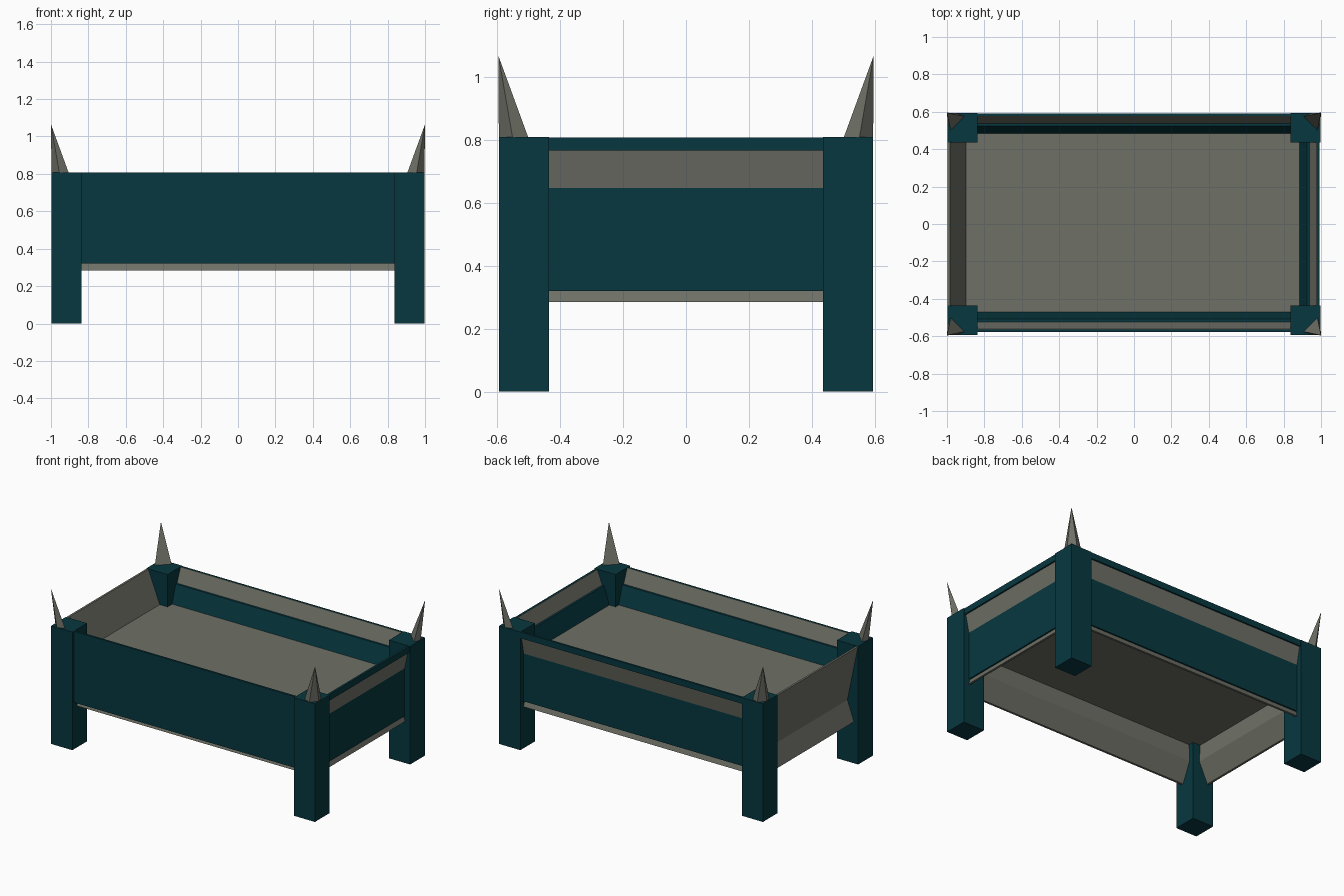
import bpy, bmesh, math
from mathutils import Matrix, Vector

cube = bpy.data.objects.get("Cube")
if cube:
    bpy.data.objects.remove(cube, do_unlink=True)


def material(name, rgb):
    m = bpy.data.materials.new(name)
    m.use_nodes = True
    color = (*rgb, 1)
    m.diffuse_color = color
    m.node_tree.nodes["Principled BSDF"].inputs["Base Color"].default_value = color
    return m


TEAL = material("dark_teal", (0.002, 0.039, 0.05))
GREY = material("warm_grey", (0.158, 0.162, 0.133))


def finish(name, bm, mat):
    bmesh.ops.recalc_face_normals(bm, faces=bm.faces)
    mesh = bpy.data.meshes.new(name)
    bm.to_mesh(mesh)
    bm.free()
    mesh.materials.append(mat)
    obj = bpy.data.objects.new(name, mesh)
    bpy.context.collection.objects.link(obj)
    return obj


def box(name, low, high, mat, turn=0):
    low, high = Vector(low), Vector(high)
    bm = bmesh.new()
    bmesh.ops.create_cube(bm, size=1)
    bm.transform(Matrix.Rotation(turn, 4, "Z")
                 @ Matrix.Translation((low + high) / 2)
                 @ Matrix.Diagonal((*(high - low), 1)))
    return finish(name, bm, mat)


def board(name, profile, reach, half, turn, mat):
    """Extrude a (depth, height) profile sideways along one side of the box."""
    bm = bmesh.new()
    face = bm.faces.new([bm.verts.new((-half, reach - d, z)) for d, z in profile])
    out = bmesh.ops.extrude_face_region(bm, geom=[face])
    moved = [v for v in out["geom"] if isinstance(v, bmesh.types.BMVert)]
    bmesh.ops.translate(bm, verts=moved, vec=(2 * half, 0, 0))
    bm.transform(Matrix.Rotation(turn, 4, "Z"))
    return finish(name, bm, mat)


def spike(name, sx, sy):
    """Four-sided horn: broad inner face, tip leaning over the outer corner."""
    bm = bmesh.new()
    outline = [(0.905, 0.575), (0.955, 0.594), (0.997, 0.55), (0.98, 0.5)]
    base = [bm.verts.new((sx * x, sy * y, 0.805)) for x, y in outline]
    tip = bm.verts.new((sx, sy * 0.595, 1.065))
    bm.faces.new(base)
    for a, b in zip(base, base[1:] + base[:1]):
        bm.faces.new((a, b, tip))
    return finish(name, bm, GREY)


# Corner posts and their horns
TOP = 0.808
for sx, side in ((1, "left"), (-1, "right")):
    for sy, end in ((-1, "front"), (1, "back")):
        xs = sorted((sx * 0.838, sx * 0.998))
        ys = sorted((sy * 0.435, sy * 0.594))
        box(f"{end}_{side}_post", (xs[0], ys[0], 0), (xs[1], ys[1], TOP), TEAL)
        spike(f"{end}_{side}_spike", sx, sy)

# Floor panel
box("floor", (-0.905, -0.505, 0.537), (0.905, 0.505, 0.587), GREY)

# Bent grey boards crossing teal planks on each side
BENT = [(0, 0.806), (0.08, 0.42), (0.03, 0.284), (0.045, 0.284),
        (0.108, 0.42), (0.1, 0.587), (0.014, 0.806)]
PLANK = [(0.033, 0.71), (0.033, 0.32), (0.058, 0.32),
         (0.105, 0.587), (0.066, 0.71)]
SIDES = (("back", 0, 0.59, 0.88), ("right", 90, 0.997, 0.48),
         ("front", 180, 0.575, 0.88), ("left", 270, 0.99, 0.48))
for name, degrees, reach, half in SIDES:
    turn = math.radians(degrees)
    board(f"{name}_bent_board", BENT, reach, half, turn, GREY)
    if name == "right":
        continue
    board(f"{name}_plank", PLANK, reach, half, turn, TEAL)
    # The front rail is a full-height panel
    bottom = 0.32 if name == "front" else 0.765
    box(f"{name}_rail", (-half, reach - 0.012, bottom),
        (half, reach + 0.002, 0.807), TEAL, turn)
